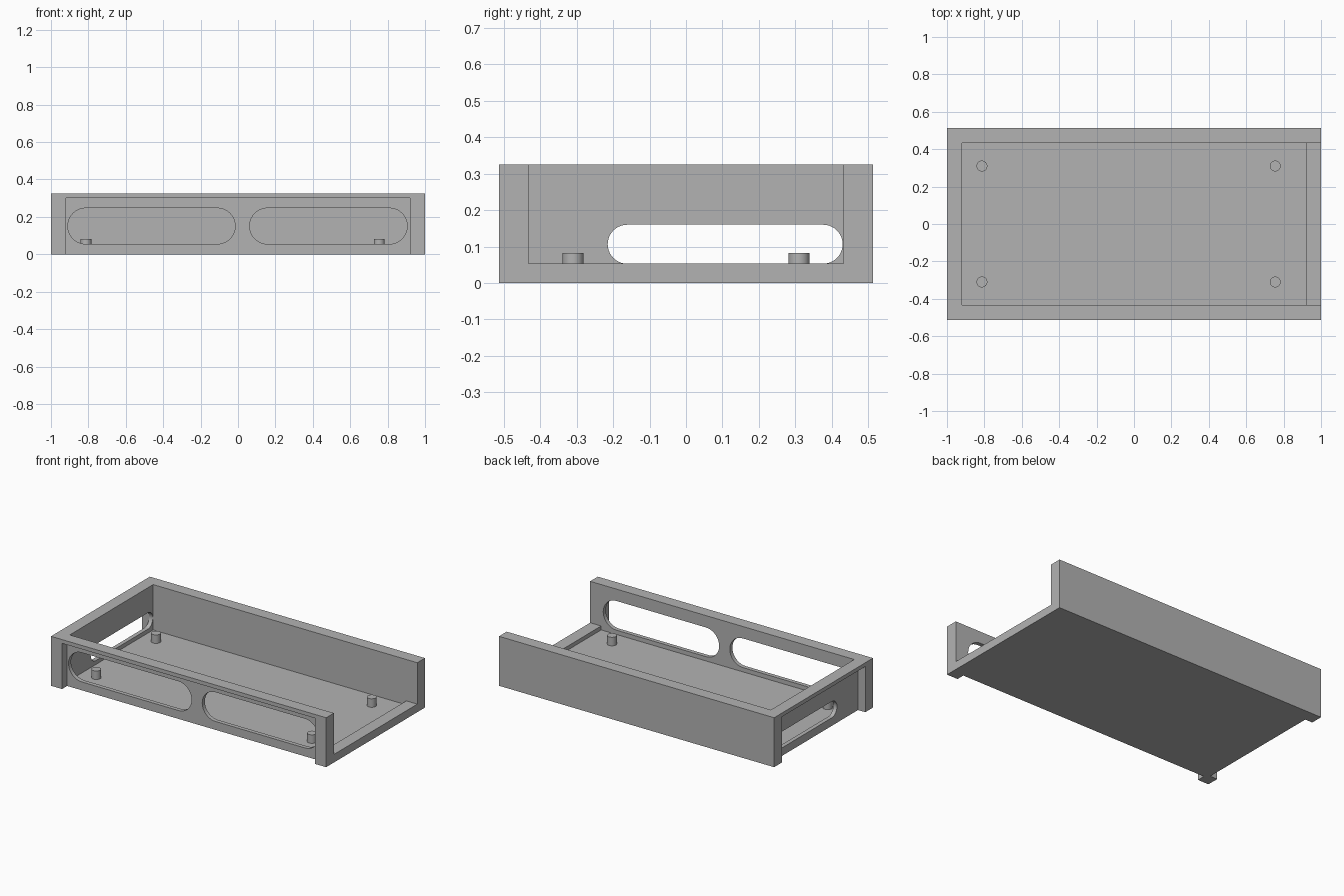
import bpy, bmesh, math

cube = bpy.data.objects.get("Cube")
if cube:
    bpy.data.objects.remove(cube, do_unlink=True)

# Overall sizes
HX, HY, H = 1.0, 0.513, 0.325
WALL, SKIN = 0.08, 0.027
FLOOR, SILL, LIP = 0.027, 0.053, 0.3
IX, IY = HX - WALL, HY - WALL

grey = bpy.data.materials.new("plain grey")
grey.use_nodes = True
grey.diffuse_color = (0.45, 0.45, 0.45, 1)
grey.node_tree.nodes["Principled BSDF"].inputs["Base Color"].default_value = grey.diffuse_color


def finish(name, bm):
    bmesh.ops.recalc_face_normals(bm, faces=bm.faces)
    mesh = bpy.data.meshes.new(name)
    bm.to_mesh(mesh)
    bm.free()
    mesh.materials.append(grey)
    obj = bpy.data.objects.new(name, mesh)
    bpy.context.collection.objects.link(obj)
    return obj


def box(name, lo, hi):
    bm = bmesh.new()
    bmesh.ops.create_cube(bm, size=1)
    for v in bm.verts:
        for i in range(3):
            v.co[i] = lo[i] if v.co[i] < 0 else hi[i]
    return finish(name, bm)


def slot(name, start, end, z0, z1, axis, near, far):
    """Round-ended slot running along x (axis 0) or y (axis 1)."""
    r, zc, steps = (z1 - z0) / 2, (z0 + z1) / 2, 20
    bm = bmesh.new()
    ring = []
    for centre, turn in ((end - r, -math.pi / 2), (start + r, math.pi / 2)):
        for i in range(steps + 1):
            a = turn + math.pi * i / steps
            along, z = centre + r * math.cos(a), zc + r * math.sin(a)
            ring.append(bm.verts.new((along, near, z) if axis == 0 else (near, along, z)))
    face = bm.faces.new(ring)
    ext = bmesh.ops.extrude_face_region(bm, geom=[face])
    move = (0, far - near, 0) if axis == 0 else (far - near, 0, 0)
    bmesh.ops.translate(bm, vec=move, verts=[g for g in ext["geom"] if isinstance(g, bmesh.types.BMVert)])
    return finish(name, bm)


def smooth(obj):
    bpy.ops.object.select_all(action="DESELECT")
    obj.select_set(True)
    bpy.context.view_layer.objects.active = obj
    bpy.ops.object.shade_smooth_by_angle(angle=math.radians(30))


# Tray body
tray = box("tray", (-HX, -HY, 0), (HX, HY, H))
cutters = [
    # Inside of the tray, and its open end above the sill
    box("cavity_cutter", (-IX, -IY, FLOOR), (IX, IY, 1)),
    box("open_end_cutter", (IX - 0.1, -IY, SILL), (HX + 1, IY, 1)),
    # Outer recesses in the front and the closed end
    box("front_recess_cutter", (-IX, -HY - 1, -1), (IX, -IY - SKIN, LIP)),
    box("end_recess_cutter", (-HX - 1, -IY, -1), (-IX - SKIN, IY, LIP)),
    # Round-ended windows
    slot("front_slot_cutter_a", -0.91, -0.015, 0.055, 0.247, 0, -HY - 0.1, -IY + 0.1),
    slot("front_slot_cutter_b", 0.062, 0.905, 0.055, 0.247, 0, -HY - 0.1, -IY + 0.1),
    slot("end_slot_cutter", -0.215, 0.43, SILL, 0.16, 1, -HX - 0.1, -IX + 0.1),
]
bpy.context.view_layer.objects.active = tray
for cutter in cutters:
    cutter.hide_render = True
    mod = tray.modifiers.new(cutter.name, "BOOLEAN")
    mod.operation, mod.solver, mod.object = "DIFFERENCE", "EXACT", cutter
    bpy.ops.object.modifier_apply(modifier=mod.name)
    bpy.data.objects.remove(cutter, do_unlink=True)
smooth(tray)

# Mounting pegs on the floor
PEG_TOP, PEG_BASE = 0.083, FLOOR - 0.01
for side, x in (("right", -0.813), ("left", 0.755)):
    for end, y in (("front", -0.31), ("back", 0.31)):
        bm = bmesh.new()
        bmesh.ops.create_cone(bm, cap_ends=True, segments=32, radius1=0.029, radius2=0.029,
                              depth=PEG_TOP - PEG_BASE)
        bmesh.ops.translate(bm, vec=(x, y, (PEG_TOP + PEG_BASE) / 2), verts=bm.verts)
        smooth(finish(f"{end}_{side}_peg", bm))
